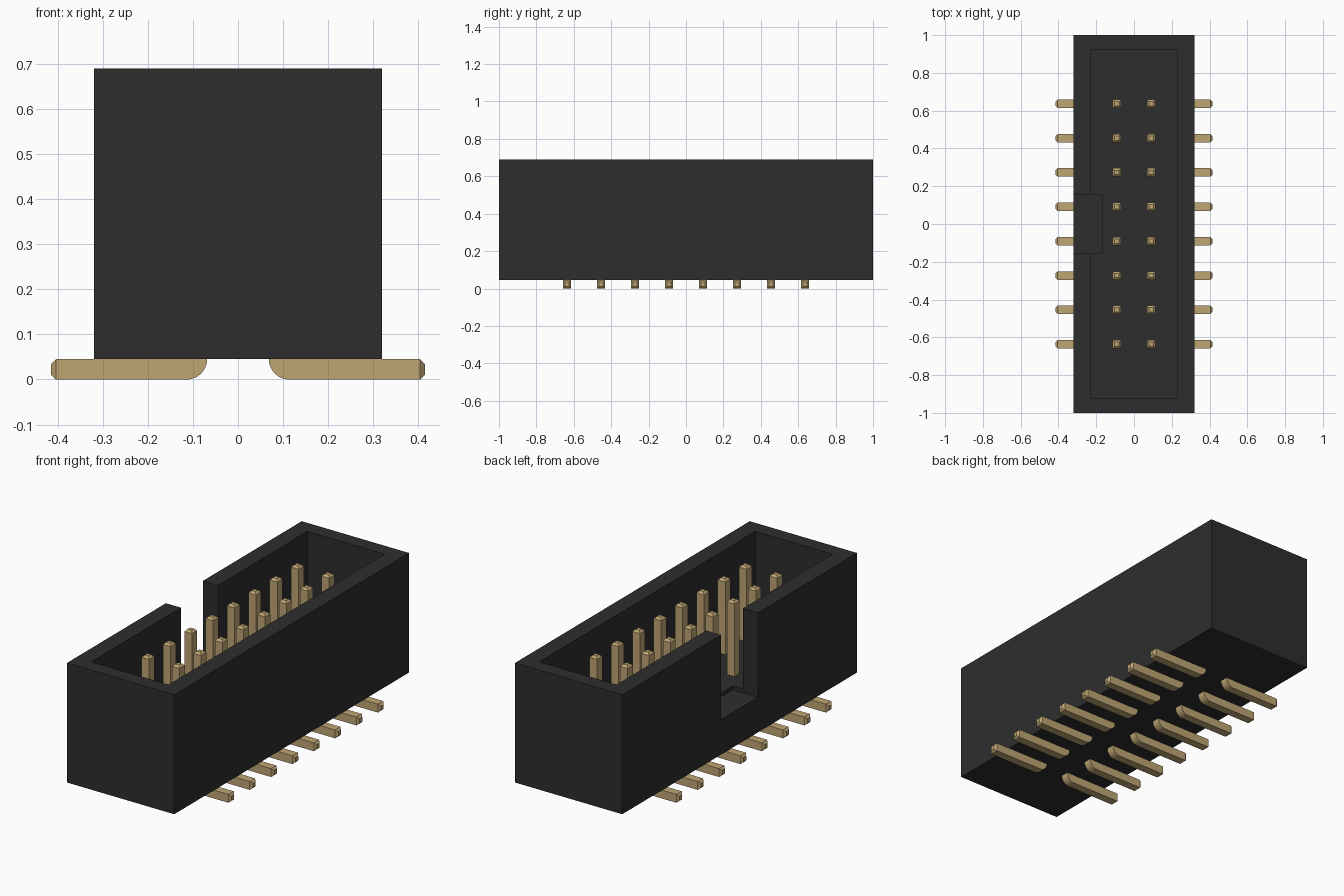
import bpy, bmesh, math
from mathutils import Vector

cube = bpy.data.objects.get("Cube")
if cube:
    bpy.data.objects.remove(cube, do_unlink=True)


def material(name, rgb):
    m = bpy.data.materials.new(name)
    m.use_nodes = True
    m.diffuse_color = (*rgb, 1)
    m.node_tree.nodes["Principled BSDF"].inputs["Base Color"].default_value = (*rgb, 1)
    return m


black = material("black plastic", (0.027, 0.027, 0.027))
gold = material("pale gold metal", (0.52, 0.38, 0.175))


def add_object(name, bm, mat):
    bmesh.ops.recalc_face_normals(bm, faces=bm.faces)
    mesh = bpy.data.meshes.new(name)
    bm.to_mesh(mesh)
    bm.free()
    mesh.materials.append(mat)
    ob = bpy.data.objects.new(name, mesh)
    bpy.context.collection.objects.link(ob)
    return ob


def box(name, lo, hi, mat):
    lo, hi = Vector(lo), Vector(hi)
    bm = bmesh.new()
    bmesh.ops.create_cube(bm, size=1)
    for v in bm.verts:
        v.co = (lo + hi) / 2 + v.co * (hi - lo)
    return add_object(name, bm, mat)


# Shrouded housing: block minus the open cavity and the keying notch
BASE = 0.046
housing = box("housing", (-0.32, -1, BASE), (0.32, 1, 0.69), black)
cavity = box("cavity_cutter", (-0.23, -0.92, 0.255), (0.23, 0.92, 0.8), black)
notch = box("notch_cutter", (-0.4, -0.157, 0.235), (-0.17, 0.157, 0.85), black)
bpy.context.view_layer.objects.active = housing
for cutter in (cavity, notch):
    cutter.hide_render = True
    mod = housing.modifiers.new("cut", 'BOOLEAN')
    mod.operation = 'DIFFERENCE'
    mod.solver = 'EXACT'
    mod.object = cutter
    bpy.ops.object.modifier_apply(modifier=mod.name)
    bpy.data.objects.remove(cutter, do_unlink=True)

# Bent pin: square sections running from the upper tip, round the bend, to the foot
PITCH = 2 / 11
W = 0.045           # pin thickness
H = W / 2
C = 0.011           # tip chamfer
TOP, END = 0.657, 0.415
X = PITCH / 2       # row offset


def pin(name, side, y):
    # each section: inner edge (x, z), outer edge (x, z), half width
    inner, outer = X + H, X - H
    sections = [((inner - C, TOP), (outer + C, TOP), H - C),
                ((inner, TOP - C), (outer, TOP - C), H)]
    for i in range(9):
        a = math.pi + i * math.pi / 16
        sections.append(((inner, W), (inner + W * math.cos(a), W + W * math.sin(a)), H))
    sections += [((END - C, W), (END - C, 0), H),
                 ((END, W - C), (END, C), H - C)]
    bm = bmesh.new()
    rings = []
    for (xi, zi), (xo, zo), h in sections:
        rings.append([bm.verts.new((side * x, y + dy, z)) for x, dy, z in
                      ((xi, -h, zi), (xi, h, zi), (xo, h, zo), (xo, -h, zo))])
    for r, s in zip(rings, rings[1:]):
        for k in range(4):
            n = (k + 1) % 4
            bm.faces.new((r[k], r[n], s[n], s[k]))
    bm.faces.new(rings[0])
    bm.faces.new(rings[-1])
    bmesh.ops.remove_doubles(bm, verts=bm.verts, dist=1e-5)
    return add_object(name, bm, gold)


for side, label in ((1, "left"), (-1, "right")):
    for i in range(8):
        pin(f"pin_{label}_{i + 1}", side, (i - 3.5) * PITCH)
